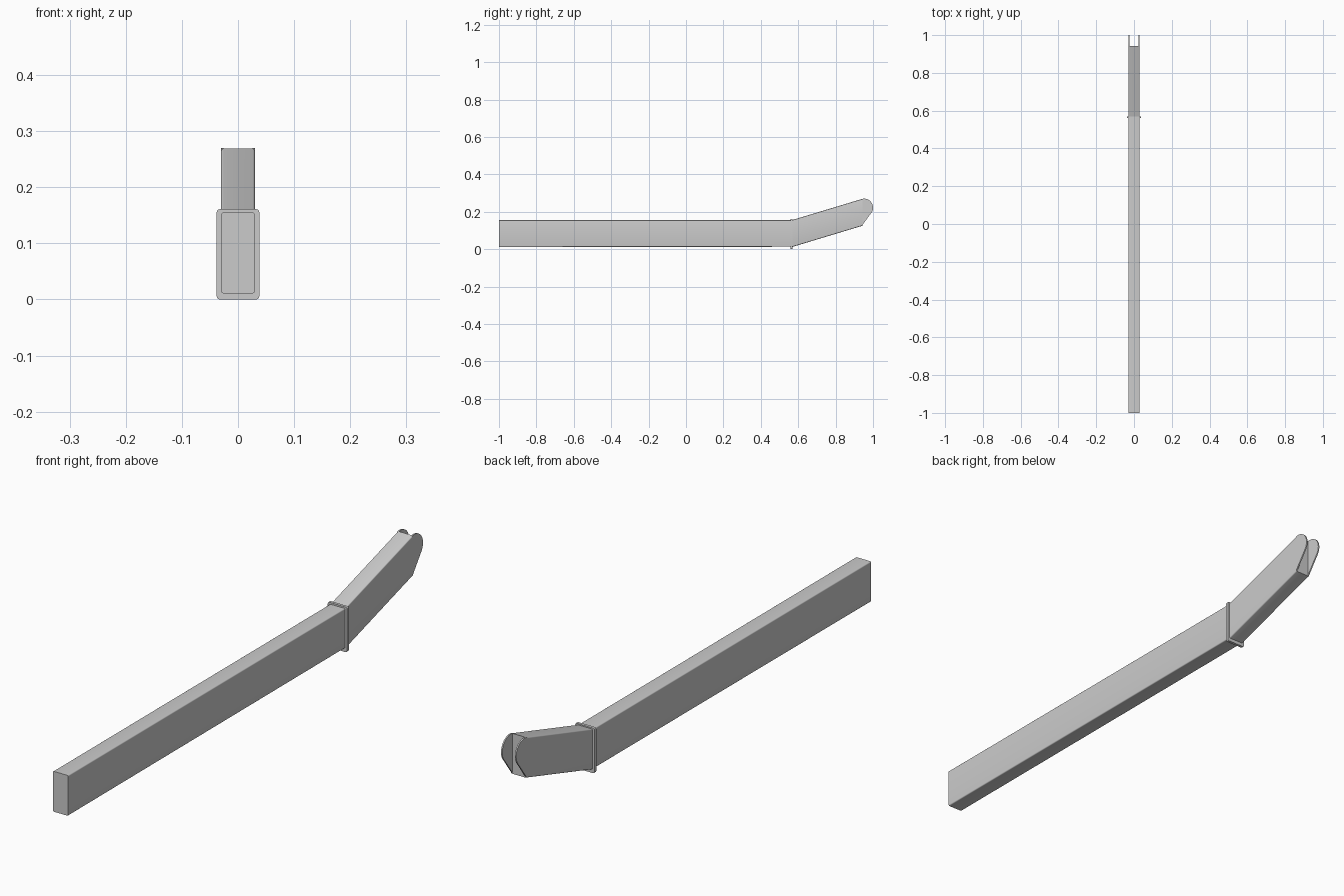
import bpy
import bmesh
from math import radians, cos, sin
from mathutils import Vector

cube = bpy.data.objects.get("Cube")
if cube:
    bpy.data.objects.remove(cube, do_unlink=True)

# One plain grey finish
grey = bpy.data.materials.new("plain_grey")
grey.use_nodes = True
colour = (0.6, 0.6, 0.6, 1)
grey.diffuse_color = colour
grey.node_tree.nodes["Principled BSDF"].inputs["Base Color"].default_value = colour


def finish(name, bm):
    bmesh.ops.recalc_face_normals(bm, faces=bm.faces)
    mesh = bpy.data.meshes.new(name)
    bm.to_mesh(mesh)
    bm.free()
    mesh.materials.append(grey)
    obj = bpy.data.objects.new(name, mesh)
    bpy.context.collection.objects.link(obj)
    bpy.ops.object.select_all(action='DESELECT')
    obj.select_set(True)
    bpy.context.view_layer.objects.active = obj
    bpy.ops.object.shade_smooth_by_angle(angle=radians(30))
    return obj


def rounded_rect(half_w, low, high, r, steps=4):
    """Cross-section points (x, z) with rounded corners."""
    corners = ((half_w - r, high - r, 0), (r - half_w, high - r, 90),
               (r - half_w, low + r, 180), (half_w - r, low + r, 270))
    return [(cx + r * cos(radians(a + 90 * i / steps)),
             cz + r * sin(radians(a + 90 * i / steps)))
            for cx, cz, a in corners for i in range(steps + 1)]


def loft(name, sections):
    """Join (y, low, high, half width, radius) sections into a capped bar."""
    bm = bmesh.new()
    rings = [[bm.verts.new((x, y, z)) for x, z in rounded_rect(w, lo, hi, r)]
             for y, lo, hi, w, r in sections]
    for a, b in zip(rings, rings[1:]):
        for i in range(len(a)):
            j = (i + 1) % len(a)
            bm.faces.new((a[i], a[j], b[j], b[i]))
    bm.faces.new(rings[0])
    bm.faces.new(rings[-1])
    return finish(name, bm)


def side_plate(name, outline, x0, x1):
    """Extrude a (y, z) outline across x."""
    bm = bmesh.new()
    face = bm.faces.new([bm.verts.new((x0, y, z)) for y, z in outline])
    out = bmesh.ops.extrude_face_region(bm, geom=[face])
    moved = [v for v in out["geom"] if isinstance(v, bmesh.types.BMVert)]
    bmesh.ops.translate(bm, vec=Vector((x1 - x0, 0, 0)), verts=moved)
    return finish(name, bm)


W = 0.03
BEND = 0.565
TIP = 0.943

# Straight beam, collar plate and raised arm
loft("straight_beam", [(-1, 0.011, 0.155, W, 0.004), (BEND, 0.013, 0.155, W, 0.004)])
loft("collar_plate", [(BEND - 0.005, 0, 0.161, 0.038, 0.006),
                      (BEND + 0.005, 0, 0.161, 0.038, 0.006)])
loft("raised_arm", [(BEND, 0.011, 0.155, W, 0.004), (TIP, 0.125, 0.269, W, 0.004)])

# Rounded fork cheeks on both sides of the open tip
arc = [(0.952 + 0.048 * cos(radians(a)), 0.222 + 0.048 * sin(radians(a)))
       for a in range(-32, 108, 6)]
outline = [(TIP - 0.003, 0.125)] + arc + [(TIP - 0.003, 0.268)]
for side, sign in (("left", 1), ("right", -1)):
    side_plate(side + "_fork_cheek", outline, sign * (W - 0.005), sign * W)
